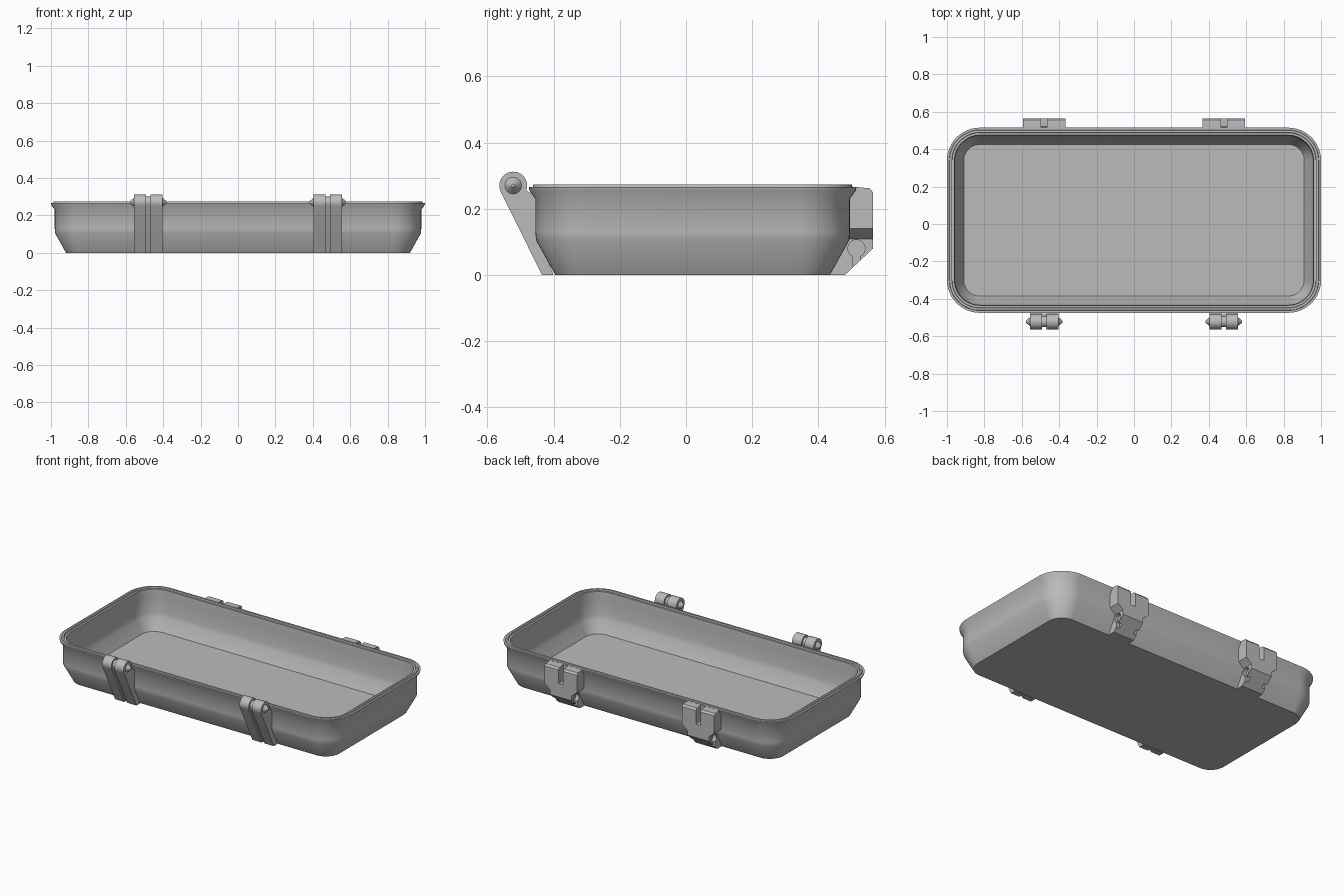
import bpy, bmesh, math
from mathutils import Vector

cube = bpy.data.objects.get("Cube")
if cube:
    bpy.data.objects.remove(cube, do_unlink=True)

grey = bpy.data.materials.new("plain grey")
grey.use_nodes = True
GREY = (0.5, 0.5, 0.5, 1)
grey.diffuse_color = GREY
grey.node_tree.nodes["Principled BSDF"].inputs["Base Color"].default_value = GREY


def finish(name, bm, angle=40):
    bmesh.ops.recalc_face_normals(bm, faces=bm.faces)
    mesh = bpy.data.meshes.new(name)
    bm.to_mesh(mesh)
    bm.free()
    mesh.materials.append(grey)
    obj = bpy.data.objects.new(name, mesh)
    bpy.context.collection.objects.link(obj)
    bpy.ops.object.select_all(action='DESELECT')
    obj.select_set(True)
    bpy.context.view_layer.objects.active = obj
    bpy.ops.object.shade_smooth_by_angle(angle=math.radians(angle))
    return obj


def prism(bm, points, start, end, axis="x"):
    """Extrude a side outline (y, z) along x, or a front outline (x, z) along y."""
    def place(p, t):
        return (t, p[0], p[1]) if axis == "x" else (p[0], t, p[1])
    face = bm.faces.new([bm.verts.new(place(p, start)) for p in points])
    moved = bmesh.ops.extrude_face_region(bm, geom=[face])["geom"]
    step = Vector(place((0, 0), end - start))
    bmesh.ops.translate(bm, vec=step, verts=[v for v in moved if isinstance(v, bmesh.types.BMVert)])


def arc(cy, cz, r, a0, a1, n):
    return [(cy + r * math.cos(math.radians(a0 + (a1 - a0) * i / n)),
             cz + r * math.sin(math.radians(a0 + (a1 - a0) * i / n))) for i in range(n + 1)]


# Tray: rounded rectangle loops, each given as inset from the rim and height
def rounded_loop(bm, inset, z):
    r = max(0.175 - inset, 0.06)
    hx, hy = 1.0 - inset - r, 0.495 - inset - r
    loop = []
    for sx, sy, a in ((1, 1, 0), (-1, 1, 90), (-1, -1, 180), (1, -1, 270)):
        loop += [bm.verts.new((x, y + 0.02, z))
                 for x, y in arc(sx * hx, sy * hy, r, a, a + 90, 12)]
    return loop


wall = [(0.08, 0), (0.022, 0.105), (0.02, 0.13), (0.02, 0.23), (0.002, 0.255),
        (0, 0.266), (0.012, 0.266), (0.014, 0.273), (0.026, 0.273), (0.028, 0.264),
        (0.04, 0.264), (0.043, 0.22), (0.043, 0.12), (0.052, 0.09), (0.09, 0.02)]
bm = bmesh.new()
loops = [rounded_loop(bm, i, z) for i, z in wall]
for a, b in zip(loops, loops[1:]):
    for i in range(len(a)):
        j = (i + 1) % len(a)
        bm.faces.new((a[i], a[j], b[j], b[i]))
bm.faces.new(loops[0])
bm.faces.new(loops[-1])
finish("tray", bm)

for side, cx in (("right", -0.48), ("left", 0.48)):
    # Front arm: two ribs with a shallow groove between, topped by a round knuckle
    bm = bmesh.new()
    for x0, x1, cut in ((-0.075, -0.011, 0), (-0.011, 0.011, 0.012), (0.011, 0.075, 0)):
        knuckle = arc(-0.522, 0.27, 0.042 - cut, -20, 207, 20)
        prism(bm, [(-0.435 + cut, 0), (-0.40, 0), (-0.445, 0.11), (-0.445, 0.225),
                   (-0.466, 0.245)] + knuckle, cx + x0, cx + x1)
    finish(side + "_front_arm", bm, 30)

    # Pointed pivots on both ends of the knuckle
    bm = bmesh.new()
    for s in (-1, 1):
        base = [bm.verts.new((cx + s * 0.074, y, z)) for y, z in arc(-0.522, 0.27, 0.026, 0, 345, 23)]
        tip = [bm.verts.new((cx + s * 0.098, y, z)) for y, z in arc(-0.522, 0.27, 0.005, 0, 345, 23)]
        for i in range(24):
            j = (i + 1) % 24
            bm.faces.new((base[i], base[j], tip[j], tip[i]))
        bm.faces.new(base)
        bm.faces.new(tip)
    finish(side + "_pivot_pins", bm)

    # Back catch: wide block with a central slot and a tapered underside
    block = [(0.48, 0.14), (0.565, 0.14), (0.565, 0.25), (0.555, 0.262), (0.51, 0.266), (0.48, 0.262)]
    bm = bmesh.new()
    for s in (-1, 1):
        prism(bm, block, cx + s * 0.016, cx + s * 0.113)
    prism(bm, [(0.48, 0.14), (0.565, 0.14), (0.565, 0.165), (0.52, 0.165), (0.515, 0.264), (0.48, 0.262)],
          cx - 0.016, cx + 0.016)
    prism(bm, [(cx - 0.113, 0.14), (cx - 0.075, 0.108), (cx + 0.075, 0.108), (cx + 0.113, 0.14)],
          0.48, 0.565, "y")
    finish(side + "_back_catch", bm, 30)

    # Back foot: solid core with keyhole sockets in both sides
    outline = [(0.425, 0), (0.48, 0), (0.565, 0.08), (0.565, 0.108), (0.48, 0.108)]
    keyhole = [(0.505, 0.0235)] + arc(0.515, 0.08, 0.026, 247, -67, 20) + [(0.525, 0.0424)]
    bm = bmesh.new()
    prism(bm, outline, cx - 0.052, cx + 0.052)
    for s in (-1, 1):
        prism(bm, outline[:2] + keyhole + outline[2:], cx + s * 0.052, cx + s * 0.075)
    finish(side + "_back_foot", bm, 30)
